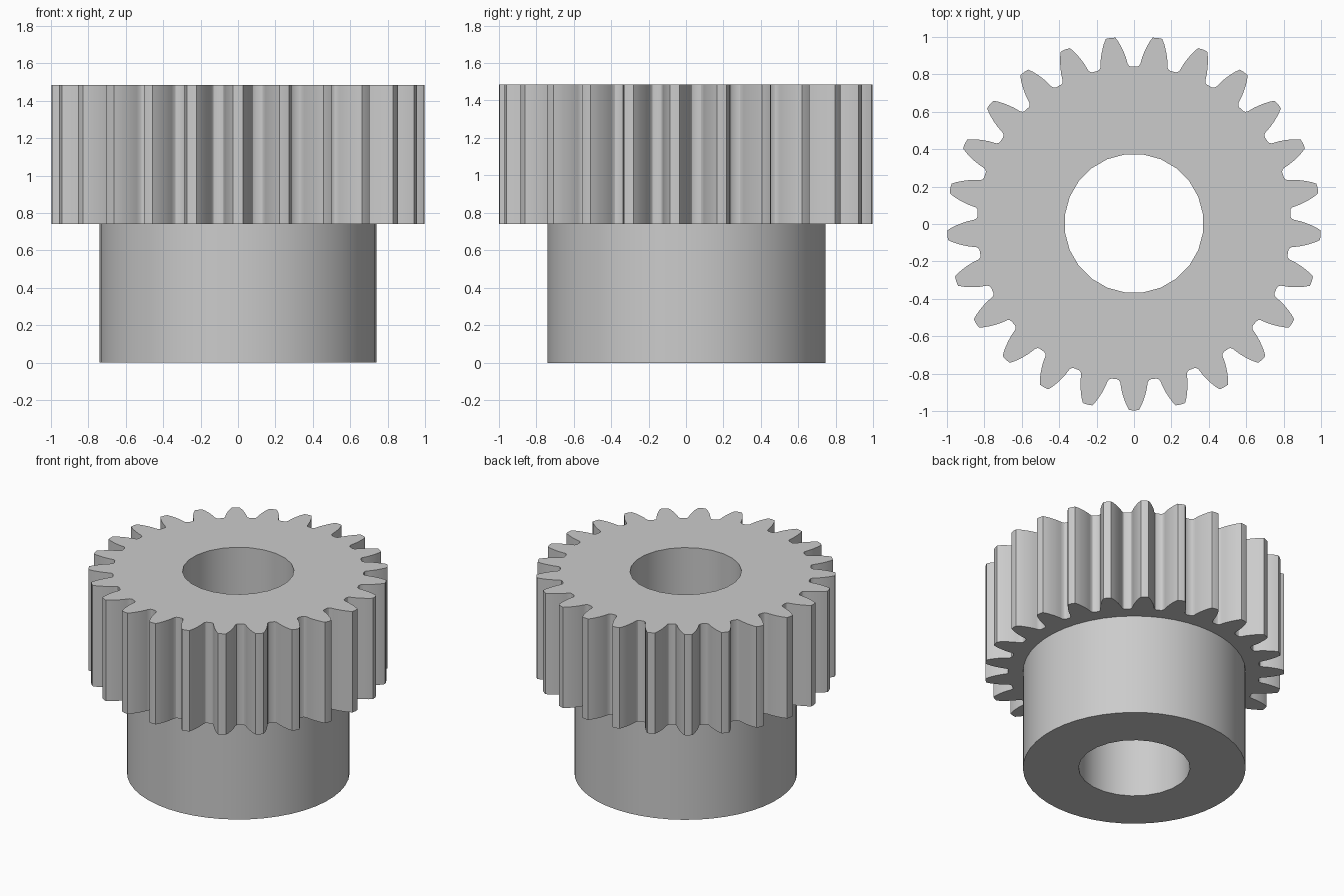
import bpy, bmesh, math

cube = bpy.data.objects.get("Cube")
if cube:
    bpy.data.objects.remove(cube)

TEETH = 25
CENTRE_Y = 0.003
BORE, HUB, HUB_TOP, GEAR_TOP = 0.372, 0.743, 0.742, 1.485

steel = bpy.data.materials.new("grey_steel")
steel.use_nodes = True
steel.diffuse_color = (0.6, 0.6, 0.6, 1)
steel.node_tree.nodes["Principled BSDF"].inputs["Base Color"].default_value = (0.6, 0.6, 0.6, 1)


def polar(r, a):
    return r * math.cos(a), r * math.sin(a)


def circle(r, sides):
    step = math.tau / sides
    return [polar(r, (i + 0.5) * step) for i in range(sides)]


def gear_outline():
    # one flank from tip to root: radius and half angle about the tooth centre
    flank = [(0.998, 0.026), (0.975, 0.040), (0.95, 0.052), (0.92, 0.065),
             (0.89, 0.076), (0.868, 0.082), (0.852, 0.087), (0.842, 0.096),
             (0.838, 0.108)]
    tooth = [(r, -a) for r, a in reversed(flank)] + [(1.0, 0)] + flank
    pitch = math.tau / TEETH
    return [polar(r, i * pitch - math.pi / 2 + a)
            for i in range(TEETH) for r, a in tooth]


def bored_prism(name, outline, z0, z1):
    # flat ring between outline and bore, extruded upwards
    bm = bmesh.new()
    edges = []
    for loop in (outline, circle(BORE, 24)):
        vs = [bm.verts.new((x, y + CENTRE_Y, z0)) for x, y in loop]
        edges += [bm.edges.new((a, b)) for a, b in zip(vs, vs[1:] + vs[:1])]
    bmesh.ops.triangle_fill(bm, edges=edges, use_beauty=True)
    ext = bmesh.ops.extrude_face_region(bm, geom=bm.faces[:], use_keep_orig=True)
    top = [v for v in ext["geom"] if isinstance(v, bmesh.types.BMVert)]
    bmesh.ops.translate(bm, verts=top, vec=(0, 0, z1 - z0))
    bmesh.ops.recalc_face_normals(bm, faces=bm.faces[:])
    mesh = bpy.data.meshes.new(name)
    bm.to_mesh(mesh)
    bm.free()
    mesh.materials.append(steel)
    obj = bpy.data.objects.new(name, mesh)
    bpy.context.collection.objects.link(obj)
    bpy.ops.object.select_all(action="DESELECT")
    obj.select_set(True)
    bpy.context.view_layer.objects.active = obj
    bpy.ops.object.shade_smooth_by_angle(angle=math.radians(30))
    return obj


# toothed wheel above a plain hub, sharing one through bore
bored_prism("gear_wheel", gear_outline(), HUB_TOP, GEAR_TOP)
bored_prism("hub", circle(HUB, 48), 0, HUB_TOP)
